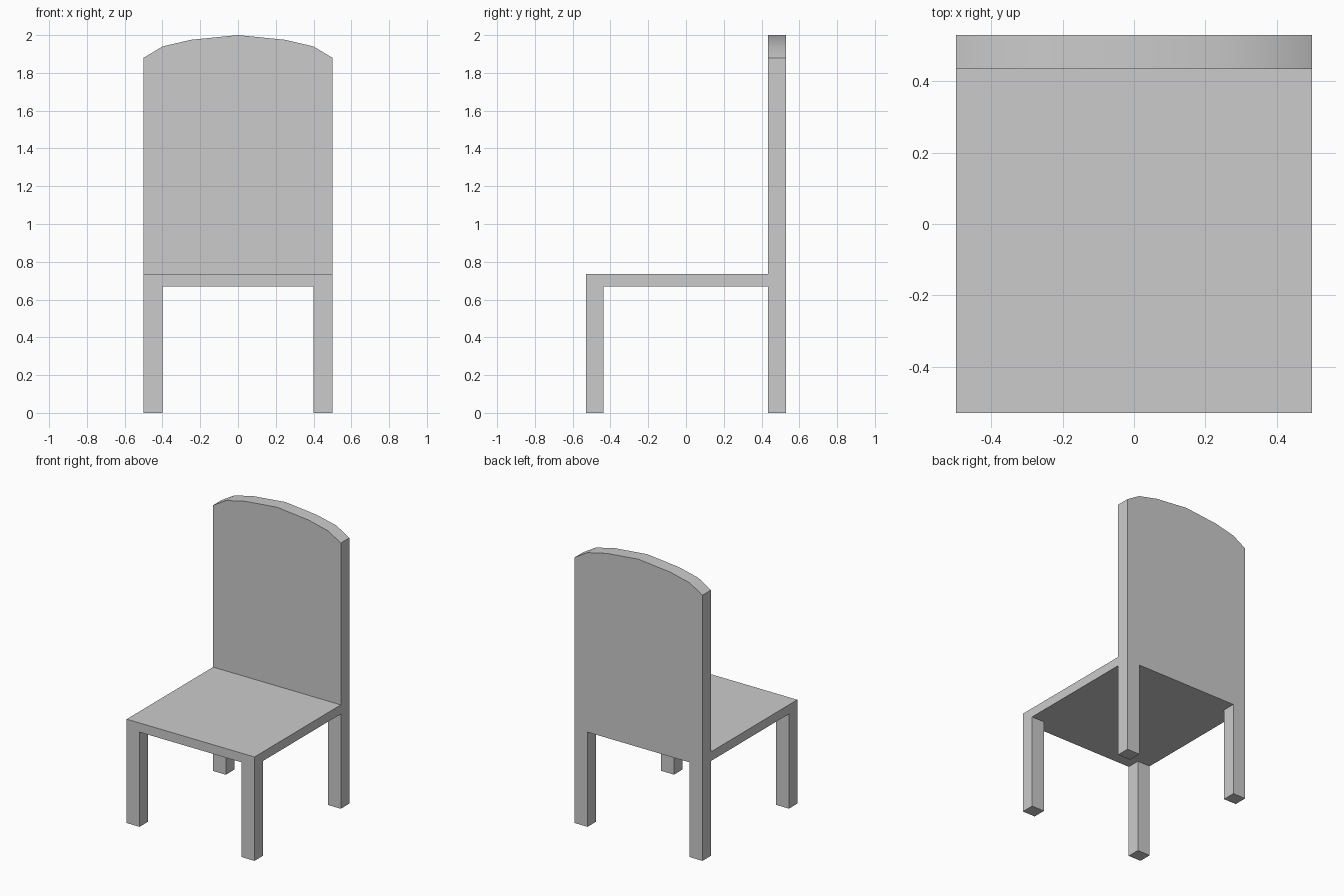
import bpy, bmesh, math
from mathutils import Vector, Matrix

if "Cube" in bpy.data.objects:
    bpy.data.objects.remove(bpy.data.objects["Cube"])

W, LEG_IN = 0.5, 0.4             # half width, inner edge of the legs
FRONT, LEG_BACK = -0.53, -0.437  # front legs in y
BACK_F, BACK_R = 0.435, 0.53     # backrest in y
SEAT_LO, SEAT_HI = 0.67, 0.735


def finish(name, bm):
    bmesh.ops.recalc_face_normals(bm, faces=bm.faces[:])
    mesh = bpy.data.meshes.new(name)
    bm.to_mesh(mesh)
    bm.free()
    obj = bpy.data.objects.new(name, mesh)
    bpy.context.collection.objects.link(obj)
    return obj


# Seat slab, with front legs extruded from its underside corners
bm = bmesh.new()
size = Vector((2 * W, BACK_F - FRONT, SEAT_HI - SEAT_LO))
centre = Vector((0, (BACK_F + FRONT) / 2, (SEAT_HI + SEAT_LO) / 2))
bmesh.ops.create_cube(bm, size=1, matrix=Matrix.Translation(centre) @ Matrix.Diagonal((*size, 1)))
for co, no in (((-LEG_IN, 0, 0), (1, 0, 0)), ((LEG_IN, 0, 0), (1, 0, 0)),
               ((0, LEG_BACK, 0), (0, 1, 0))):
    bmesh.ops.bisect_plane(bm, geom=bm.verts[:] + bm.edges[:] + bm.faces[:],
                           plane_co=co, plane_no=no)
bm.normal_update()
corners = []
for f in bm.faces:
    c = f.calc_center_median()
    if f.normal.z < -0.9 and abs(c.x) > LEG_IN and c.y < LEG_BACK:
        corners.append(f)
result = bmesh.ops.extrude_discrete_faces(bm, faces=corners)
for f in result["faces"]:
    for v in f.verts:
        v.co.z = 0
bmesh.ops.dissolve_limit(bm, angle_limit=0.01, verts=bm.verts[:], edges=bm.edges[:])
finish("seat_and_front_legs", bm)

# Backrest with arched top, running down into the back legs
half = [(LEG_IN, SEAT_LO), (LEG_IN, 0), (W, 0), (W, 1.88), (0.4, 1.94), (0.25, 1.975)]
outline = half + [(0, 2)] + [(-x, z) for x, z in reversed(half)]
bm = bmesh.new()
face = bm.faces.new([bm.verts.new((x, BACK_F, z)) for x, z in outline])
result = bmesh.ops.extrude_face_region(bm, geom=[face], use_keep_orig=True)
for v in result["geom"]:
    if isinstance(v, bmesh.types.BMVert):
        v.co.y = BACK_R
back = finish("backrest_and_back_legs", bm)

# Soft shading along the arch only
bpy.context.view_layer.objects.active = back
back.select_set(True)
bpy.ops.object.shade_smooth_by_angle(angle=math.radians(30))
